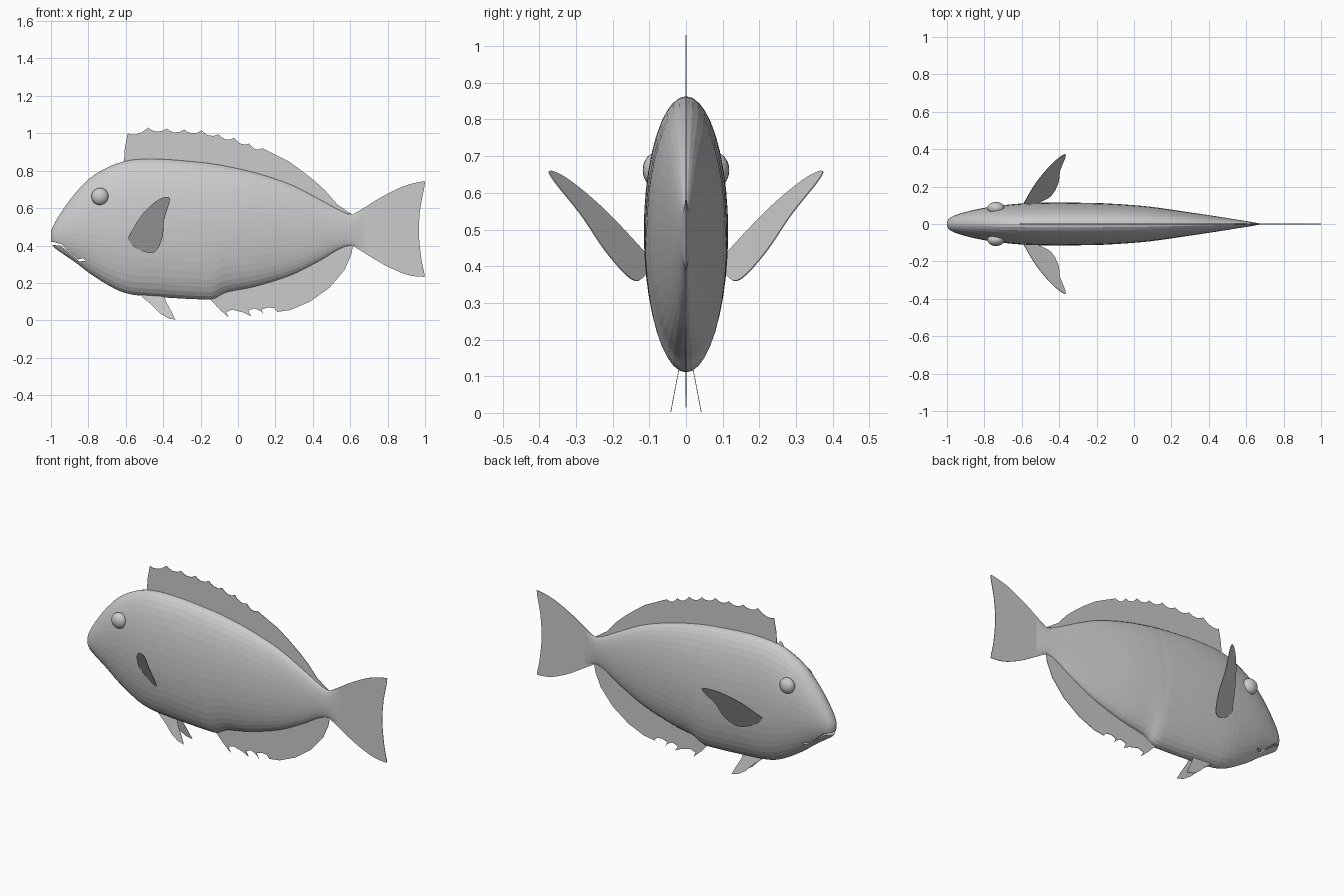
import bpy, bmesh, math
from mathutils import Vector

cube = bpy.data.objects.get("Cube")
if cube:
    bpy.data.objects.remove(cube)

grey = bpy.data.materials.new("plain grey")
grey.use_nodes = True
colour = (0.6, 0.6, 0.6, 1)
grey.diffuse_color = colour
grey.node_tree.nodes["Principled BSDF"].inputs["Base Color"].default_value = colour


def finish(name, bm):
    bmesh.ops.recalc_face_normals(bm, faces=bm.faces)
    mesh = bpy.data.meshes.new(name)
    bm.to_mesh(mesh)
    bm.free()
    mesh.materials.append(grey)
    obj = bpy.data.objects.new(name, mesh)
    bpy.context.collection.objects.link(obj)
    return obj


def flat_y(x, z):
    return 0


def plate(name, outline, y_of=flat_y, side=1, thickness=0.003):
    """Thin plate from an x-z outline, placed on the surface y_of(x, z)."""
    bm = bmesh.new()
    bm.faces.new([bm.verts.new((x, side * y_of(x, z), z)) for x, z in outline])
    obj = finish(name, bm)
    mod = obj.modifiers.new("thickness", "SOLIDIFY")
    mod.thickness = thickness
    mod.offset = 0
    return obj


def spline(points, steps):
    """Catmull-Rom curve through points of any dimension."""
    pts = [Vector(p) for p in points]
    pts = [pts[0]] + pts + [pts[-1]]
    out = []
    for a, b, c, d in zip(pts, pts[1:], pts[2:], pts[3:]):
        for k in range(steps):
            t = k / steps
            out.append(0.5 * (2 * b + (c - a) * t + (2 * a - 5 * b + 4 * c - d) * t * t
                              + (3 * b - a - 3 * c + d) * t ** 3))
    return out + [pts[-1]]


def scallop(tips, depth):
    """Spiny edge: a hooked dip between neighbouring tips."""
    out = []
    for (x, z), (u, w) in zip(tips, tips[1:]):
        out += [(x, z)]
        for t, d in ((0.15, 0.6), (0.4, 1), (0.7, 0.85)):
            out.append((x + (u - x) * t, z + (w - z) * t - depth * d))
    return out + [tips[-1]]


# Body: elliptical rings given as x, top, bottom, half width
stations = [
    (-1, .475, .425, .012), (-.985, .51, .392, .032), (-.95, .57, .365, .049),
    (-.87, .68, .31, .072), (-.765, .78, .232, .092), (-.61, .85, .148, .109),
    (-.43, .863, .125, .115), (-.2, .845, .112, .112), (-.13, .836, .115, .109),
    (-.06, .824, .15, .105), (.09, .79, .18, .092), (.28, .727, .24, .065),
    (.44, .645, .32, .041), (.54, .59, .38, .025), (.61, .565, .4, .014),
    (.68, .6, .37, .002)]
SIDES = 40
bm = bmesh.new()
rings = []
for x, top, bottom, width in spline(stations, 4):
    mid, half = (top + bottom) / 2, (top - bottom) / 2
    angles = [math.tau * i / SIDES for i in range(SIDES)]
    rings.append([bm.verts.new((x, width * math.sin(a), mid + half * math.cos(a)))
                  for a in angles])
for r, s in zip(rings, rings[1:]):
    for i in range(SIDES):
        j = (i + 1) % SIDES
        bm.faces.new((r[i], r[j], s[j], s[i]))
bm.faces.new(rings[0])
bm.faces.new(rings[-1])
body = finish("body", bm)

# Mouth: open notch at the lips, narrow slit, small gap at the corner
mouth = plate("mouth_cutter", [
    (-1.03, .42), (-.99, .42), (-.945, .407), (-.9, .365), (-.855, .325),
    (-.83, .332), (-.815, .318), (-.85, .315), (-.9, .361), (-.95, .4),
    (-1.03, .405)], thickness=0.5)
mouth.hide_render = True
mouth.hide_viewport = True
cut = body.modifiers.new("mouth", "BOOLEAN")
cut.operation = "DIFFERENCE"
cut.object = mouth

# Dorsal fin: spiny in front, smooth behind
spines = [(-.59, 1), (-.48, 1.03), (-.38, 1.025), (-.285, 1.02), (-.195, 1.015),
          (-.105, .995), (-.02, .975), (.06, .945), (.13, .92)]
rear = [(.2, .885), (.27, .85), (.34, .8), (.41, .745), (.47, .69), (.53, .62), (.61, .565)]
plate("dorsal_fin", [(-.61, .84), (-.605, .92)] + scallop(spines, .018) + rear +
      [(.5, .59), (.3, .69), (0, .78), (-.3, .82)])

# Anal fin
spikes = [(-.05, .015), (.07, .022), (.14, .027), (.21, .045)]
front = []
for (x, z), (u, w) in zip(spikes, spikes[1:]):
    front += [(x, z), (x - .015, z + .03), (x + .02, z + .042), ((x + u) / 2 + .02, w + .02)]
plate("anal_fin", [(-.155, .12), (-.1, .06)] + front + [
    (.21, .045), (.28, .055), (.385, .1), (.49, .175), (.57, .27), (.605, .35), (.615, .4),
    (.5, .4), (.28, .28), (.09, .22), (-.06, .18)])

# Tail fin
tail = spline([(.61, .563), (.68, .605), (.76, .655), (.88, .715), (.985, .742),
               (.998, .725), (.975, .6), (.967, .47), (.98, .33), (.997, .245),
               (.985, .233), (.9, .245), (.785, .295), (.68, .358), (.61, .4)], 4)
plate("tail_fin", [tuple(p) for p in tail])

# Paired fins and eyes
paddle = spline([(-.59, .435), (-.525, .55), (-.445, .632), (-.38, .66), (-.366, .635),
                 (-.395, .54), (-.405, .44), (-.445, .365), (-.51, .37), (-.56, .4)], 4)
pelvic = [(-.53, .14), (-.47, .09), (-.42, .04), (-.375, .012), (-.335, .003),
          (-.355, .045), (-.385, .1), (-.4, .14)]


def pectoral_y(x, z):
    return .11 + .57 * (x + .59) + .62 * (z - .435)


def pelvic_y(x, z):
    return .042 - .19 * z


for side, label in ((1, "left"), (-1, "right")):
    plate(label + "_pectoral_fin", [tuple(p) for p in paddle], pectoral_y, side)
    plate(label + "_pelvic_fin", pelvic, pelvic_y, side, 0.002)
    bm = bmesh.new()
    bmesh.ops.create_uvsphere(bm, u_segments=20, v_segments=12, radius=1)
    bmesh.ops.scale(bm, vec=(.046, .034, .046), verts=bm.verts)
    bmesh.ops.translate(bm, vec=(-.738, side * .084, .662), verts=bm.verts)
    eye = finish(label + "_eye", bm)
    eye.data.shade_smooth()
